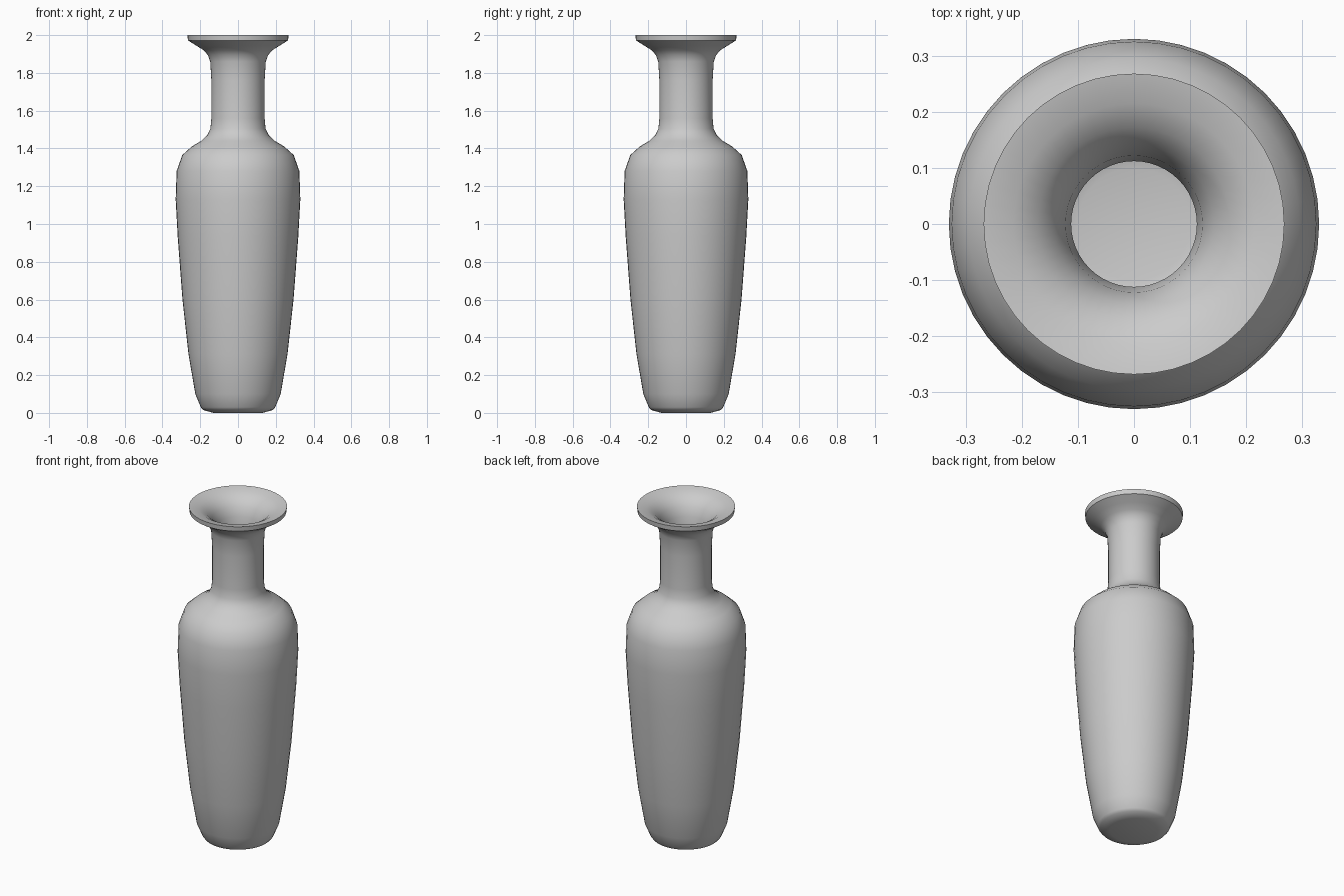
import bpy, bmesh, math

SEGMENTS = 48

# Outer wall from foot to lip, then inner wall back down to the floor (radius, height)
outer = [(0, 0), (0.13, 0.0), (0.185, 0.015), (0.197, 0.03), (0.226, 0.10), (0.262, 0.31),
         (0.294, 0.60), (0.319, 0.93), (0.33, 1.13), (0.325, 1.28), (0.295, 1.365),
         (0.245, 1.41), (0.195, 1.44), (0.163, 1.47), (0.146, 1.505), (0.141, 1.56),
         (0.141, 1.76), (0.147, 1.86), (0.16, 1.895), (0.182, 1.92), (0.22, 1.944),
         (0.265, 1.972), (0.268, 2.0)]
inner = [(0.215, 1.99), (0.172, 1.965), (0.142, 1.93), (0.122, 1.88), (0.112, 1.80),
         (0.112, 1.53), (0.122, 1.475), (0.16, 1.43), (0.225, 1.385), (0.275, 1.335),
         (0.297, 1.27), (0.302, 1.13), (0.292, 0.93), (0.267, 0.60), (0.235, 0.31),
         (0.20, 0.12), (0.16, 0.055), (0.10, 0.04), (0, 0.04)]

# Spin the profile around z
bm = bmesh.new()
verts = [bm.verts.new((r, 0, z)) for r, z in outer + inner]
edges = [bm.edges.new(pair) for pair in zip(verts, verts[1:])]
bmesh.ops.spin(bm, geom=verts + edges, cent=(0, 0, 0), axis=(0, 0, 1),
               angle=math.tau, steps=SEGMENTS, use_merge=True)
bmesh.ops.remove_doubles(bm, verts=bm.verts, dist=0.0005)
bmesh.ops.recalc_face_normals(bm, faces=bm.faces)

mesh = bpy.data.meshes.new("vase")
bm.to_mesh(mesh)
bm.free()
vase = bpy.data.objects.new("vase", mesh)
bpy.context.collection.objects.link(vase)

# Smooth body with a crisp lip
bpy.context.view_layer.objects.active = vase
vase.select_set(True)
bpy.ops.object.shade_smooth_by_angle(angle=math.radians(48))
